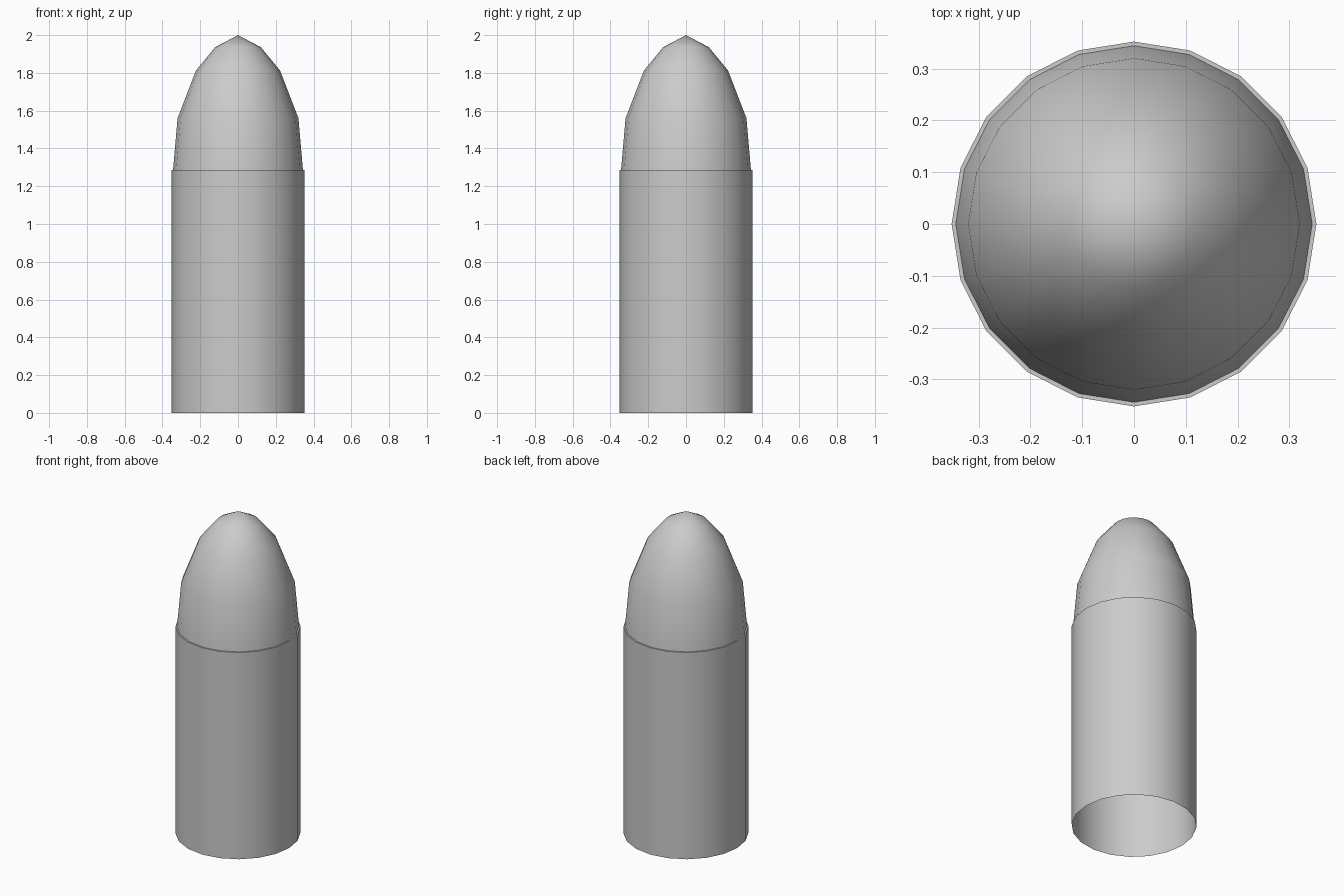
import bpy, bmesh
from math import cos, sin, pi

if "Cube" in bpy.data.objects:
    bpy.data.objects.remove(bpy.data.objects["Cube"])

SIDES = 20


def lathe(name, profile):
    """Revolve (radius, height) points about z; a zero radius closes to a point."""
    bm = bmesh.new()
    rings = []
    for r, z in profile:
        if r == 0:
            rings.append([bm.verts.new((0, 0, z))] * SIDES)
        else:
            rings.append([bm.verts.new((r * cos(2 * pi * i / SIDES),
                                        r * sin(2 * pi * i / SIDES), z))
                          for i in range(SIDES)])
    for low, high in zip(rings, rings[1:]):
        for i in range(SIDES):
            j = (i + 1) % SIDES
            corners = [low[i], low[j], high[j], high[i]]
            bm.faces.new(list(dict.fromkeys(corners)))
    mesh = bpy.data.meshes.new(name)
    bm.to_mesh(mesh)
    bm.free()
    ob = bpy.data.objects.new(name, mesh)
    bpy.context.collection.objects.link(ob)
    bpy.ops.object.select_all(action='DESELECT')
    ob.select_set(True)
    bpy.context.view_layer.objects.active = ob
    bpy.ops.object.shade_smooth_by_angle(angle=pi / 6)
    return ob


# Straight casing, open at the bottom, with a narrow lip at the top
lathe("casing", [(0.352, 0), (0.352, 1.285), (0.344, 1.285)])

# Rounded nose rising to a point
lathe("nose", [(0.344, 1.285), (0.32, 1.56), (0.223, 1.812), (0.121, 1.936), (0, 2.0)])
